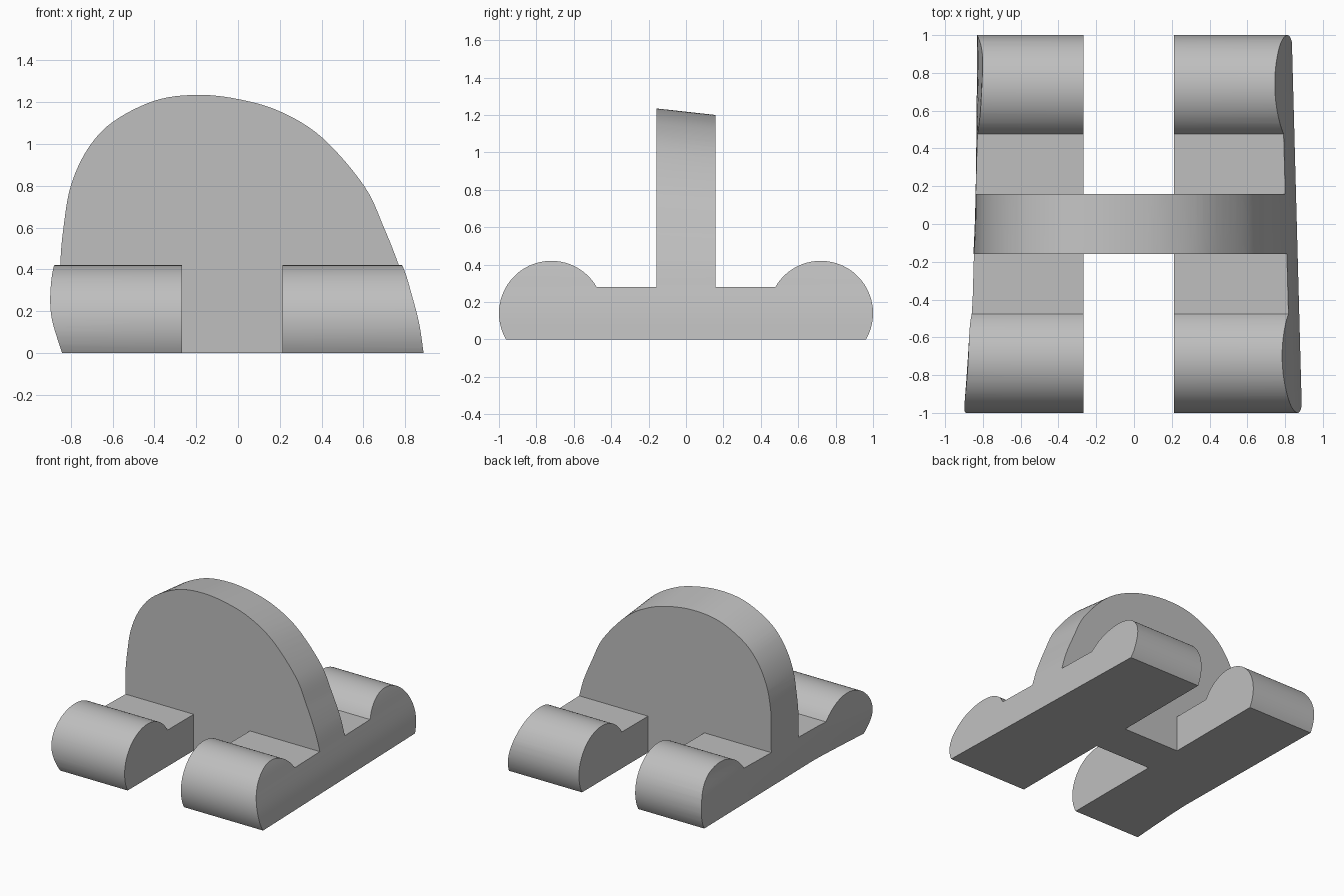
import bpy, bmesh, math
from mathutils import Vector

cube = bpy.data.objects.get("Cube")
if cube:
    bpy.data.objects.remove(cube, do_unlink=True)

grey = bpy.data.materials.new("plain grey")
grey.use_nodes = True
COLOUR = (0.52, 0.52, 0.52, 1)
grey.diffuse_color = COLOUR
grey.node_tree.nodes["Principled BSDF"].inputs["Base Color"].default_value = COLOUR


def loft(name, rings):
    """Solid skin through closed rings of equal length, capped at both ends."""
    bm = bmesh.new()
    loops = [[bm.verts.new(p) for p in ring] for ring in rings]
    n = len(loops[0])
    for a, b in zip(loops, loops[1:]):
        for i in range(n):
            j = (i + 1) % n
            bm.faces.new((a[i], a[j], b[j], b[i]))
    bm.faces.new(loops[0])
    bm.faces.new(loops[-1][::-1])
    bmesh.ops.recalc_face_normals(bm, faces=bm.faces)
    mesh = bpy.data.meshes.new(name)
    bm.to_mesh(mesh)
    bm.free()
    obj = bpy.data.objects.new(name, mesh)
    bpy.context.collection.objects.link(obj)
    mesh.materials.append(grey)
    return obj


def spline(points, steps=6):
    """Smooth curve through the points."""
    p = [Vector(q) for q in points]
    p = [2 * p[0] - p[1]] + p + [2 * p[-1] - p[-2]]
    out = []
    for a, b, c, d in zip(p, p[1:], p[2:], p[3:]):
        for k in range(steps):
            t = k / steps
            out.append(0.5 * (2 * b + (c - a) * t + (2 * a - 5 * b + 4 * c - d) * t * t
                              + (3 * b - a - 3 * c + d) * t ** 3))
    return out + [p[-2]]


def boolean(target, cutter, operation):
    mod = target.modifiers.new(operation, "BOOLEAN")
    mod.operation, mod.object, mod.solver = operation, cutter, "EXACT"
    bpy.context.view_layer.objects.active = target
    bpy.ops.object.modifier_apply(modifier=mod.name)
    bpy.data.objects.remove(cutter, do_unlink=True)


# Domed outline, changing gently from front to back
DOME = [(-0.835, 0.6), (-0.80, 0.8), (-0.72, 0.975), (-0.6, 1.105), (-0.4, 1.207),
        (-0.2, 1.235), (0, 1.215), (0.2, 1.155), (0.4, 1.03), (0.6, 0.8), (0.695, 0.6)]
RIGHT_FOOT = [(0.765, 0.42), (0.805, 0.28), (0.84, 0.14), (0.862, 0)]


def outline(y):
    flare = -0.045 * max(0, (-0.4 - y) / 0.6) ** 1.2
    left = [(-0.815 - 0.015 * y + flare, 0),
            (-0.84 + 0.012 * y + flare, 0.2),
            (-0.842 + 0.05 * y, 0.42)]
    drop = 1 - 0.089 * (max(-0.16, min(0.16, y)) + 0.16)
    dome = [(x - 0.02 * y * (x > 0), z * drop) for x, z in DOME]
    right = [(x - 0.027 * y, z) for x, z in RIGHT_FOOT]
    return [(q.x, y, q.y) for q in spline(left + dome + right)]


stations = [-1.02, -0.9, -0.8, -0.7, -0.6, -0.5, -0.4, -0.16, 0.16, 0.6, 1.02]
body = loft("domed_stand", [outline(y) for y in stations])

# Side profile: round feet, low base and upright panel
R, CY, CZ, BASE, PANEL = 0.28, 0.72, 0.14, 0.28, 0.158
start = -math.asin(CZ / R)
end = math.pi - math.asin((BASE - CZ) / R)
arc = [start + (end - start) * i / 40 for i in range(41)]
half = [(CY + R * math.cos(a), CZ + R * math.sin(a)) for a in arc]
half += [(PANEL, BASE), (PANEL, 1.5)]
profile = half + [(-y, z) for y, z in reversed(half)]
side = loft("side_profile", [[(x, y, z) for y, z in profile] for x in (-1.2, 1.2)])
boolean(body, side, "INTERSECT")

# Open notches between the feet, front and back
for s in (-1, 1):
    rect = [(-0.267, -0.2), (0.213, -0.2), (0.213, 1.6), (-0.267, 1.6)]
    notch = loft("notch", [[(x, s * y, z) for x, z in rect] for y in (PANEL, 1.2)])
    boolean(body, notch, "DIFFERENCE")

bpy.ops.object.select_all(action="DESELECT")
body.select_set(True)
bpy.context.view_layer.objects.active = body
bpy.ops.object.shade_smooth_by_angle(angle=math.radians(25))
